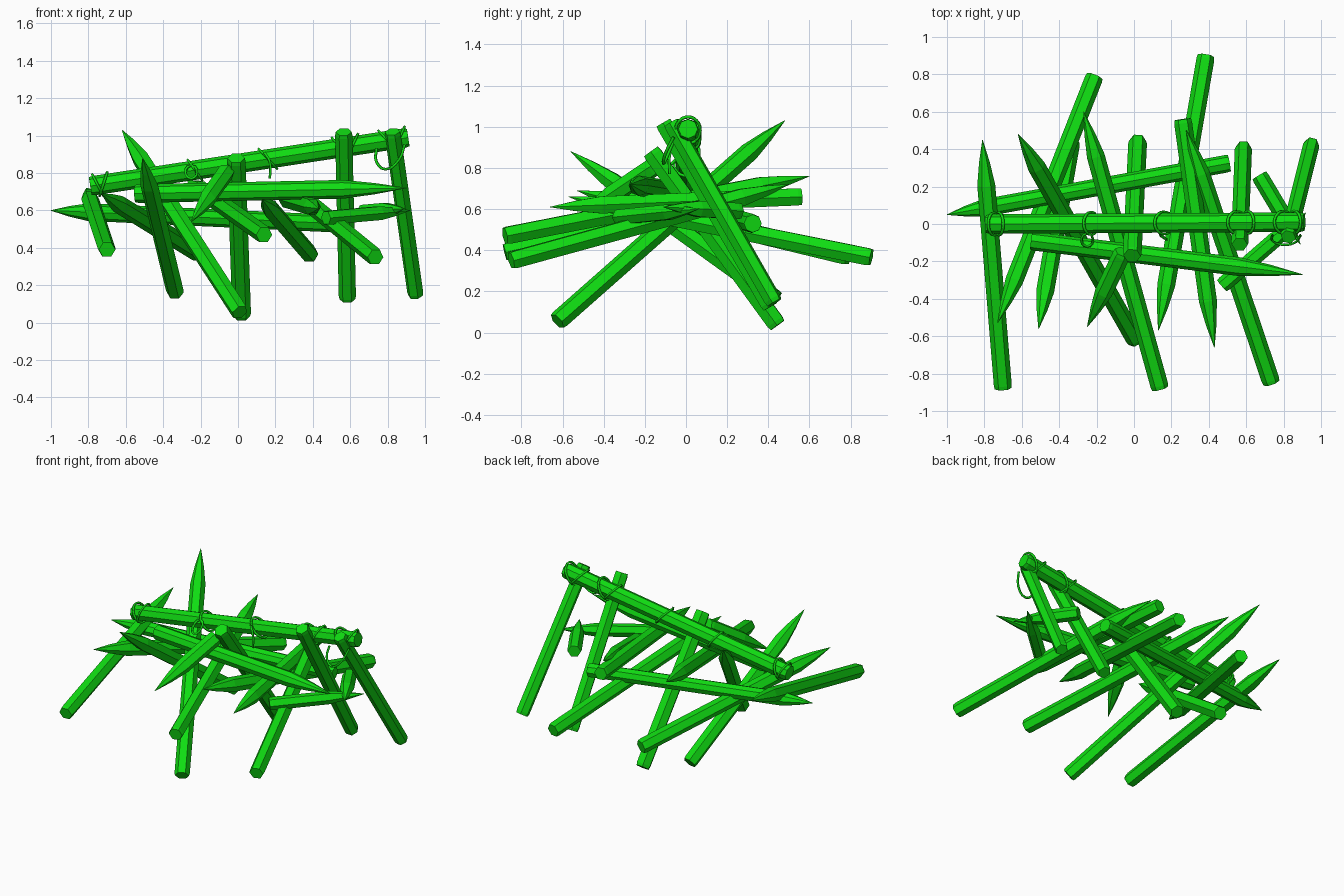
import bpy, bmesh, math
from mathutils import Vector

cube = bpy.data.objects.get("Cube")
if cube:
    bpy.data.objects.remove(cube, do_unlink=True)

green = bpy.data.materials.new("bright_green")
green.use_nodes = True
colour = (0.005, 0.72, 0.006, 1)
green.diffuse_color = colour
green.node_tree.nodes["Principled BSDF"].inputs["Base Color"].default_value = colour


def log(name, start, end, radius=0.048, sides=6, point=0.0, roll=0.0):
    """Faceted log from start to end; point is the length of the sharpened end."""
    a, b = Vector(start), Vector(end)
    length = (b - a).length
    rings = [(0, 0.93), (0.02, 1)]
    if point:
        rings += [(length - point, 1), (length - point * 0.5, 0.6), (length, 0.03)]
    else:
        rings += [(length - 0.02, 1), (length, 0.9)]
    bm = bmesh.new()
    loops = []
    for z, scale in rings:
        loops.append([bm.verts.new((radius * scale * math.cos(roll + math.tau * i / sides),
                                    radius * scale * math.sin(roll + math.tau * i / sides), z))
                      for i in range(sides)])
    for low, high in zip(loops, loops[1:]):
        for i in range(sides):
            j = (i + 1) % sides
            bm.faces.new((low[i], low[j], high[j], high[i]))
    bm.faces.new(loops[0][::-1])
    bm.faces.new(loops[-1])
    mesh = bpy.data.meshes.new(name)
    bm.to_mesh(mesh)
    bm.free()
    mesh.materials.append(green)
    obj = bpy.data.objects.new(name, mesh)
    obj.location = a
    obj.rotation_euler = (b - a).to_track_quat('Z', 'Y').to_euler()
    bpy.context.collection.objects.link(obj)
    return obj


def rope(name, points, closed=False, thickness=0.008):
    """Thin cord through the points."""
    curve = bpy.data.curves.new(name, 'CURVE')
    curve.dimensions = '3D'
    curve.bevel_depth = thickness
    curve.bevel_resolution = 0
    curve.resolution_u = 3
    spline = curve.splines.new('BEZIER')
    spline.bezier_points.add(len(points) - 1)
    for knot, p in zip(spline.bezier_points, points):
        knot.co = p
        knot.handle_left_type = knot.handle_right_type = 'AUTO'
    spline.use_cyclic_u = closed
    curve.materials.append(green)
    bpy.context.collection.objects.link(bpy.data.objects.new(name, curve))


# Top rail, rising to one end
rail_low, rail_high = Vector((-0.79, 0, 0.73)), Vector((0.91, 0.01, 0.99))
log("top_rail", rail_low, rail_high, 0.052, 8)

# Blunt legs leaning against the rail
log("middle_leg", (-0.01, -0.17, 0.88), (0.02, 0.445, 0.035), 0.05)
log("left_leg", (0.565, -0.11, 1.02), (0.585, 0.41, 0.125), 0.046)
log("end_leg", (0.825, -0.07, 1.02), (0.95, 0.43, 0.145), 0.044)

# Horizontal sharpened logs
log("back_log", (0.51, 0.325, 0.53), (-1.0, 0.05, 0.6), 0.047, 8, 0.2)
log("front_log", (-0.55, -0.09, 0.69), (0.9, -0.27, 0.72), 0.05, 8, 0.34)

# Sharpened stakes: blunt end, then tip
stakes = {
    "right_front_stake": ((-0.7, -0.88, 0.39), (-0.81, 0.45, 0.72)),
    "middle_front_stake": ((0.14, -0.88, 0.47), (-0.27, 0.6, 0.76)),
    "left_front_stake": ((0.735, -0.85, 0.35), (0.28, 0.5, 0.72)),
    "level_stake": ((0.26, 0.56, 0.66), (0.43, -0.66, 0.61)),
    "left_back_stake": ((0.385, 0.9, 0.365), (0.13, -0.57, 0.66)),
    "right_back_stake": ((-0.21, 0.79, 0.37), (-0.73, -0.53, 0.69)),
    "tall_stake": ((0.01, -0.625, 0.055), (-0.62, 0.48, 1.03)),
    "crossing_stake": ((-0.335, 0.44, 0.16), (-0.51, -0.56, 0.88)),
}
for name, (blunt, tip) in stakes.items():
    log(name, blunt, tip, point=0.25)

# Short broken pieces
log("short_hanging_stake", (-0.06, -0.15, 0.81), (-0.25, -0.55, 0.54), 0.048, 6, 0.24)
log("short_side_stake", (0.47, -0.33, 0.56), (0.92, 0.06, 0.6), 0.042, 6, 0.22)
log("short_end_stake", (0.67, 0.26, 0.59), (0.89, -0.11, 0.61), 0.045, 6, 0.2)

# Cord wraps around the rail
axis = (rail_high - rail_low).normalized()
up = axis.cross(Vector((0, 1, 0))).normalized() * -1
side = axis.cross(up)
for n, (x, slant) in enumerate([(-0.75, 0.02), (-0.72, -0.03), (-0.23, 0.03), (0.16, 0.04),
                                (0.55, 0.04), (0.61, -0.04), (0.8, 0.04), (0.86, -0.04)]):
    centre = rail_low + axis * ((x - rail_low.x) / axis.x)
    ring = [centre + 0.06 * (side * math.cos(t) + up * math.sin(t)) + axis * slant * math.sin(t)
            for t in (math.tau * i / 8 for i in range(8))]
    rope("cord_wrap_%d" % n, ring, True)

# Loose hanging cords
rope("hanging_loop", [(0.74, -0.06, 0.93), (0.74, -0.09, 0.86), (0.79, -0.11, 0.82),
                      (0.86, -0.1, 0.87), (0.89, -0.06, 0.95)])
rope("hanging_end", [(0.14, -0.06, 0.91), (0.17, -0.08, 0.86), (0.17, -0.08, 0.77)])
rope("small_loop", [(-0.25, -0.05, 0.84), (-0.28, -0.09, 0.8), (-0.25, -0.12, 0.77),
                    (-0.22, -0.09, 0.8)], True)
